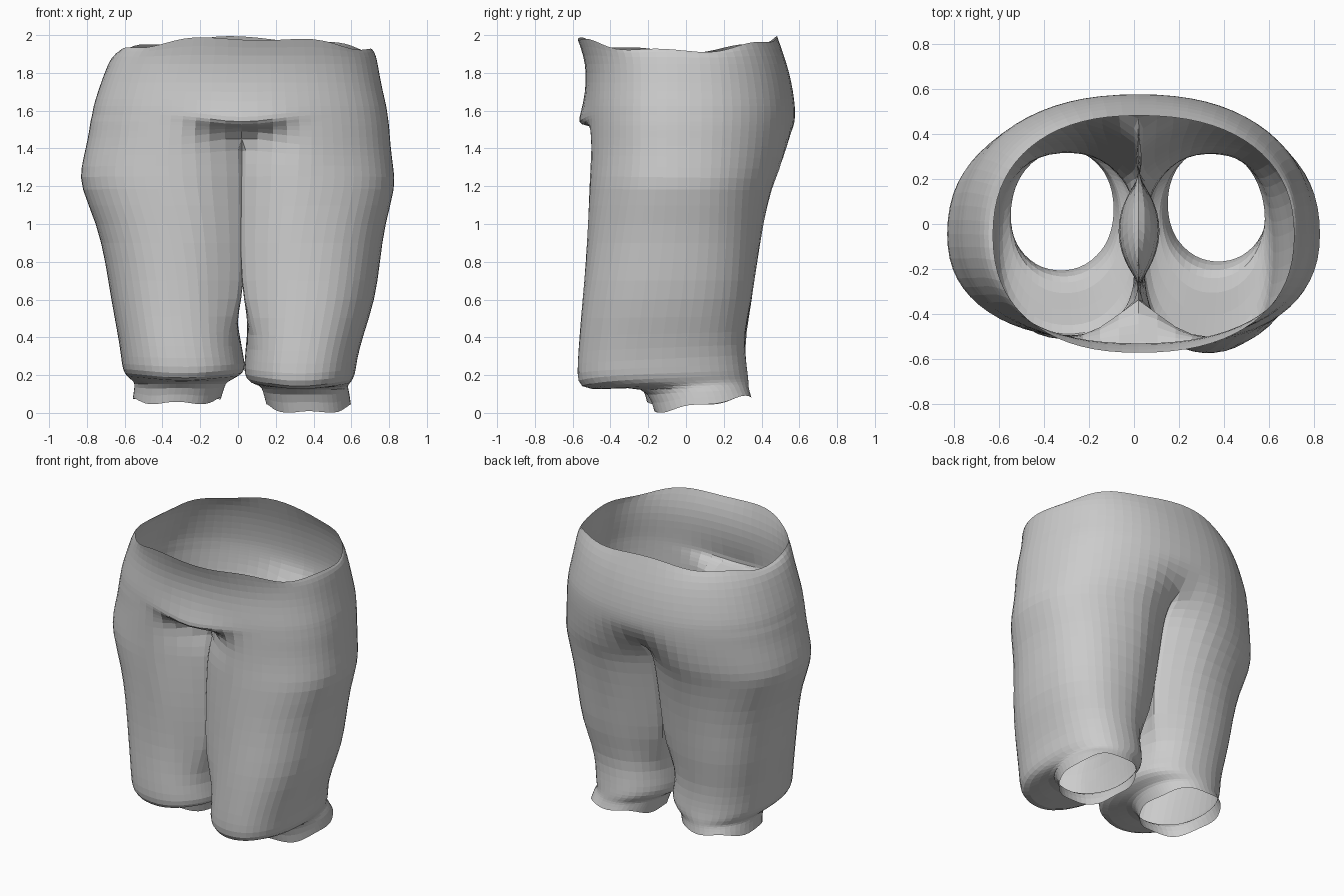
import bpy, bmesh
from math import sin, cos, pi, radians, exp

if "Cube" in bpy.data.objects:
    bpy.data.objects.remove(bpy.data.objects["Cube"])

M, K = 18, 10          # columns around each half of the waist, columns across the crotch
CX, CY = .02, -.05     # centre of the waist
bm = bmesh.new()


def spow(v, e):
    return (1 if v >= 0 else -1) * abs(v) ** e


def bridge(a, b):
    n = len(a)
    for i in range(n):
        bm.faces.new((a[i], a[(i + 1) % n], b[(i + 1) % n], b[i]))


def waist_point(t, xl, xr, yf, yb):
    sx, sy = spow(sin(t), .87), -spow(cos(t), .87)
    return (CX + sx * (xr - CX if sx > 0 else CX - xl),
            CY + sy * (yb - CY if sy > 0 else CY - yf))


# Torso: z, left x, right x, front y, back y, belly-fold z shift, belly-fold y shift, back-cleft y shift
TORSO = [
    (1.950, -.63, .715, -.575, .485, 0, 0, 0),
    (1.895, -.67, .735, -.545, .520, 0, 0, 0),
    (1.80, -.71, .75, -.53, .55, 0, 0, 0),
    (1.70, -.745, .77, -.535, .57, 0, 0, 0),
    (1.62, -.77, .79, -.54, .58, -.03, -.02, 0),
    (1.575, -.775, .795, -.54, .58, -.05, -.045, 0),
    (1.545, -.785, .80, -.54, .578, -.03, .01, 0),
    (1.50, -.79, .805, -.54, .575, .01, .12, -.01),
    (1.42, -.805, .81, -.54, .565, .07, .25, -.09),
]


def torso_ring(row):
    z, xl, xr, yf, yb, dz, dy, cleft = row
    ring = []
    for j in range(2 * M):
        t = pi * j / M
        x, y = waist_point(t, xl, xr, yf, yb)
        zz = z
        if cos(t) > 0:                               # belly overhang and groin
            g = exp(-((x - CX) / .2) ** 2)
            zz += dz * g
            y += dy * (g if dy < .1 else exp(-((x - CX) / .15) ** 2))
        else:                                        # cleft between the buttocks
            g = exp(-((x - CX) / .12) ** 2)
            y += cleft * g
            zz += .6 * cleft * g
        if z > 1.93:                                 # wavy waist edge
            zz += .035 * cos(2 * t) + .014 * cos(7 * t + 2.5)
        ring.append(bm.verts.new((x, y, zz)))
    return ring


rings = [torso_ring(r) for r in TORSO]
for a, b in zip(rings, rings[1:]):
    bridge(a, b)
last = rings[-1]

# Crotch saddle, from back to front
B, F = last[M].co, last[0].co
saddle = []
for k in range(1, K):
    u = k / K
    p = B.lerp(F, u)
    p.z -= .07 * sin(pi * u)
    saddle.append(bm.verts.new(p))

# Legs: front z, back z, outer x, inner x, front y, back y, inner dent
RIGHT = [
    (1.31, 1.28, .825, .010, -.54, .535, .07),
    (1.20, 1.20, .84, .010, -.545, .49, .11),
    (1.00, 1.00, .78, .010, -.55, .44, .11),
    (.80, .80, .755, .015, -.555, .40, .09),
    (.60, .60, .73, .025, -.565, .365, .05),
    (.40, .42, .665, .045, -.575, .315, .01),
    (.25, .30, .63, .035, -.58, .32, 0),
    (.16, .22, .625, .03, -.58, .33, 0),
    (.11, .18, .60, .06, -.54, .335, 0),
    (.14, .15, .58, .12, -.28, .335, 0),
    (.11, .13, .59, .13, -.20, .335, 0),
    (.00, .09, .60, .15, -.17, .35, 0),
]
LEFT = [
    (1.31, 1.28, -.835, .035, -.535, .535, .07),
    (1.20, 1.20, -.84, .035, -.535, .49, .11),
    (1.00, 1.00, -.75, .035, -.53, .435, .11),
    (.80, .80, -.705, .035, -.52, .395, .09),
    (.60, .60, -.675, .025, -.51, .365, .06),
    (.42, .42, -.64, .01, -.515, .325, .02),
    (.28, .30, -.62, .03, -.52, .32, 0),
    (.20, .23, -.615, .045, -.515, .325, 0),
    (.16, .19, -.59, .00, -.48, .33, 0),
    (.17, .16, -.55, -.06, -.29, .33, 0),
    (.14, .14, -.55, -.07, -.23, .33, 0),
    (.05, .10, -.56, -.09, -.21, .34, 0),
]
WAIST_SHAPE = [.95, .85, .6, .4, .2, .1]     # how much each upper leg ring follows the hips


def build_leg(table, half):
    prev = half + saddle
    for n, (zf, zb, xo, xi, yf, yb, dent) in enumerate(table):
        cx, hw = (xo + xi) / 2, (xo - xi) / 2
        cy, hd = (yf + yb) / 2, (yb - yf) / 2
        side = 1 if hw > 0 else -1
        e = .86 if n < 9 else .95
        ring = []
        for i in range(M + K):
            a = radians(40 + 280 * i / M if i <= M else 320 + 80 * (i - M) / K)
            x, y = cx - hw * spow(cos(a), e), cy - hd * spow(sin(a), e)
            if i >= M or i == 0:                     # thighs touch, hollow between
                if dent > .03:
                    x = xi + side * dent * max(0, 1 - ((y + .03) / .25) ** 2)
            elif n < len(WAIST_SHAPE):               # outer thigh continues the hip oval
                w = WAIST_SHAPE[n] * min(1, min(i, M - i) / 2.5)
                wx, wy = waist_point(side * pi * i / M, xo, xo, yf, yb)
                x, y = x + (wx - x) * w, y + (wy - y) * w
            f = (1 - (y - cy) / hd) / 2              # 1 at front, 0 at back
            z = zb + (zf - zb) * f
            if n == len(table) - 1:                  # ragged cuff edge
                z = max(0, z + .012 * sin(5 * a))
            elif 6 < n < 9:                          # uneven hem
                z += .03 * abs(cos(a)) * f
            ring.append(bm.verts.new((x, y, z)))
        bridge(prev, ring)
        prev = ring


build_leg(RIGHT, [last[i] for i in range(M + 1)])
build_leg(LEFT, [last[-i % (2 * M)] for i in range(M + 1)])

# Finish the trousers as one open cloth shell
bmesh.ops.recalc_face_normals(bm, faces=bm.faces[:])
mesh = bpy.data.meshes.new("trousers")
bm.to_mesh(mesh)
bm.free()
trousers = bpy.data.objects.new("trousers", mesh)
bpy.context.collection.objects.link(trousers)
sub = trousers.modifiers.new("cloth_smoothing", 'SUBSURF')
sub.levels = sub.render_levels = 1
